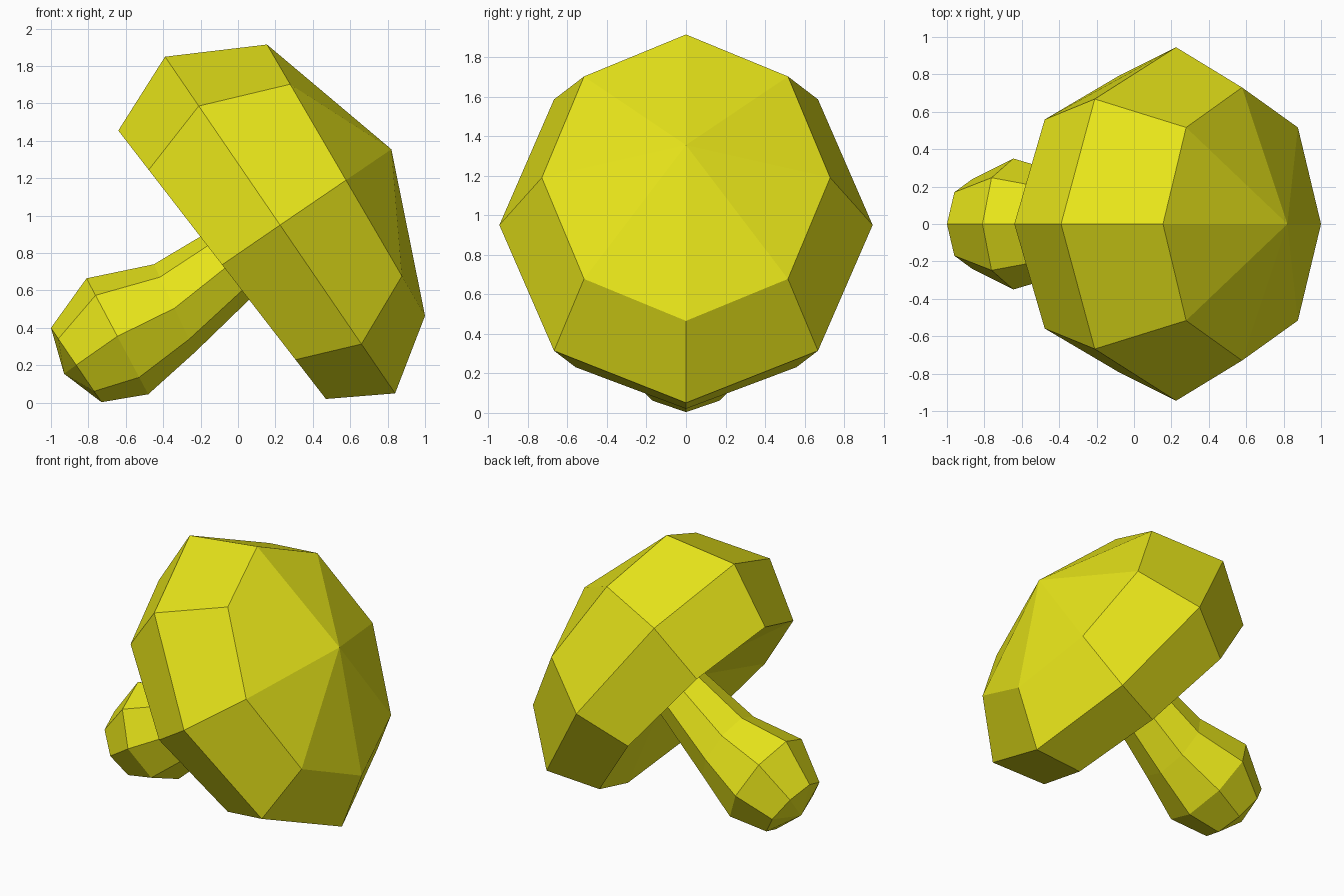
import bpy, bmesh, math
from mathutils import Vector

if "Cube" in bpy.data.objects:
    bpy.data.objects.remove(bpy.data.objects["Cube"])

SIDES = 8

yellow = bpy.data.materials.new("yellow")
yellow.diffuse_color = (0.8, 0.78, 0.01, 1)
yellow.use_nodes = True
yellow.node_tree.nodes["Principled BSDF"].inputs["Base Color"].default_value = yellow.diffuse_color


def lathe(name, rings, start, end):
    """Skin tilted rings (upper xz point, lower xz point, y radius) between two poles."""
    bm = bmesh.new()
    loops = []
    for (x0, z0), (x1, z1), ry in rings:
        mid = Vector(((x0 + x1) / 2, 0, (z0 + z1) / 2))
        half = Vector(((x0 - x1) / 2, 0, (z0 - z1) / 2))
        loop = []
        for i in range(SIDES):
            a = math.tau * i / SIDES
            loop.append(bm.verts.new(mid + half * math.cos(a) + Vector((0, ry * math.sin(a), 0))))
        loops.append(loop)
    first = bm.verts.new((start[0], 0, start[1]))
    last = bm.verts.new((end[0], 0, end[1]))
    for i in range(SIDES):
        j = (i + 1) % SIDES
        bm.faces.new((first, loops[0][i], loops[0][j]))
        for a, b in zip(loops, loops[1:]):
            bm.faces.new((a[i], a[j], b[j], b[i]))
        bm.faces.new((last, loops[-1][j], loops[-1][i]))
    bmesh.ops.recalc_face_normals(bm, faces=bm.faces[:])
    mesh = bpy.data.meshes.new(name)
    bm.to_mesh(mesh)
    bm.free()
    mesh.materials.append(yellow)
    obj = bpy.data.objects.new(name, mesh)
    bpy.context.collection.objects.link(obj)
    return obj


# Cap: hollow underside, rim, widest ring, shoulder ring, crown
lathe("mushroom_cap", [
    ((-0.64, 1.455), (0.47, 0.02), 0.79),
    ((-0.39, 1.85), (0.84, 0.05), 0.945),
    ((0.155, 1.915), (1.0, 0.465), 0.73),
], start=(0.11, 0.87), end=(0.82, 1.355))

# Stem: rounded foot, bulge, neck, top hidden inside the cap
lathe("mushroom_stem", [
    ((-1.0, 0.4), (-0.73, 0.003), 0.24),
    ((-0.81, 0.665), (-0.48, 0.045), 0.35),
    ((-0.45, 0.74), (-0.23, 0.27), 0.26),
    ((-0.03, 0.99), (0.25, 0.735), 0.19),
], start=(-0.93, 0.155), end=(0.12, 0.87))
